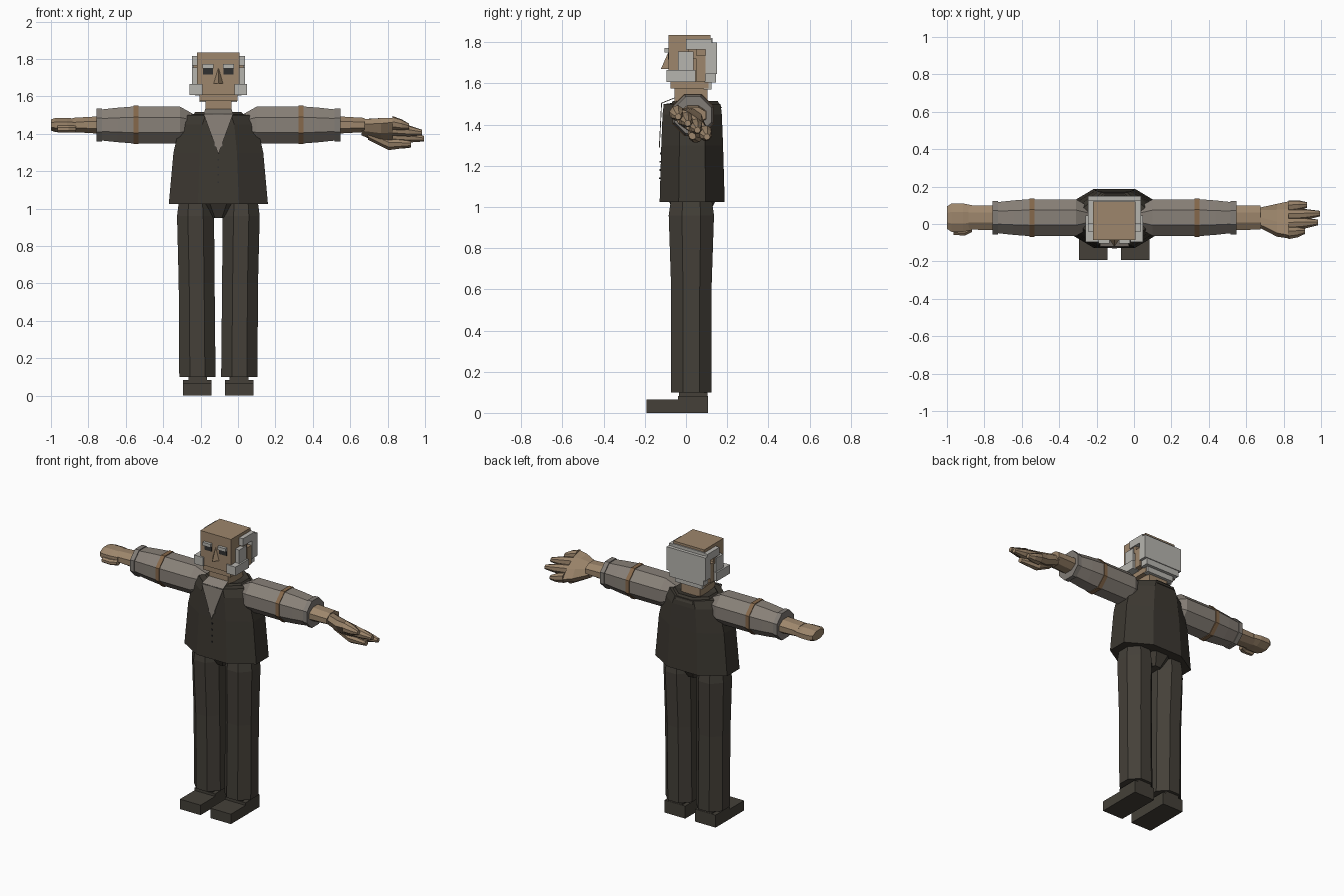
import bpy, bmesh, math
from mathutils import Vector

if "Cube" in bpy.data.objects:
    bpy.data.objects.remove(bpy.data.objects["Cube"])

MIDDLE = -.105   # mirror plane of the body
SIDES = (("left", 1), ("right", -1))


def material(name, red, green, blue):
    made = bpy.data.materials.new(name)
    made.use_nodes = True
    made.diffuse_color = (red, green, blue, 1)
    shader = made.node_tree.nodes["Principled BSDF"]
    shader.inputs["Base Color"].default_value = made.diffuse_color
    return made


skin = material("skin", .34, .24, .15)
hair_grey = material("hair grey", .47, .46, .43)
vest_brown = material("vest brown", .046, .04, .031)
trouser_brown = material("trouser brown", .058, .051, .04)
shirt_grey = material("shirt grey", .25, .22, .19)
cuff_grey = material("cuff grey", .22, .2, .18)
band_brown = material("band brown", .24, .14, .07)
eye_dark = material("eye dark", .03, .03, .03)


def finish(name, bm, paint):
    bmesh.ops.recalc_face_normals(bm, faces=bm.faces)
    mesh = bpy.data.meshes.new(name)
    bm.to_mesh(mesh)
    bm.free()
    mesh.materials.append(paint)
    made = bpy.data.objects.new(name, mesh)
    made.location.x = MIDDLE
    bpy.context.collection.objects.link(made)
    return made


def loft(name, rings, paint):
    """Skin a list of equal-length point rings and cap both ends."""
    bm = bmesh.new()
    loops = [[bm.verts.new(point) for point in ring] for ring in rings]
    for low, high in zip(loops, loops[1:]):
        for i in range(len(low)):
            bm.faces.new((low[i - 1], low[i], high[i], high[i - 1]))
    bm.faces.new(loops[0])
    bm.faces.new(loops[-1])
    return finish(name, bm, paint)


def octagon(center, u, v):
    """Octagon whose flat sides reach the half-axes u and v."""
    reach = 1 / math.cos(math.pi / 8)
    angles = [math.pi * (i + .5) / 4 for i in range(8)]
    return [Vector(center) + reach * (Vector(u) * math.cos(t) + Vector(v) * math.sin(t))
            for t in angles]


def level(x, y, z, wide, deep):
    return octagon((x, y, z), (wide, 0, 0), (0, deep, 0))


def upright(x, deep, tall, y=.034, z=1.447):
    return octagon((x, y, z), (0, deep, 0), (0, 0, tall))


def box(name, xs, ys, zs, paint):
    (left, right), (front, back) = xs, ys
    loft(name, [[(left, front, z), (right, front, z), (right, back, z), (left, back, z)]
                for z in zs], paint)


def centred(name, half, ys, zs, paint):
    box(name, (-half, half), ys, zs, paint)


def pair(name, xs, ys, zs, paint):
    for side, sign in SIDES:
        box(side + "_" + name, [sign * x for x in xs], ys, zs, paint)


def plate(name, points, paint):
    bm = bmesh.new()
    bm.faces.new([bm.verts.new(point) for point in points])
    thick = finish(name, bm, paint).modifiers.new("thickness", "SOLIDIFY")
    thick.thickness = .004


# Legs, ankles and shoes
pair("shoe_toe", (.036, .188), (-.193, -.04), (0, .066), trouser_brown)
pair("shoe_heel", (.036, .188), (-.04, .107), (0, .083), trouser_brown)
pair("ankle", (.06, .16), (-.035, .105), (.07, .12), trouser_brown)
for side, sign in SIDES:
    loft(side + "_trouser_leg",
         [level(sign * x, .026, z, wide, deep) for x, z, wide, deep in (
             (.112, .1, .097, .098), (.116, .6, .096, .098),
             (.122, .96, .099, .11), (.122, 1.03, .09, .1))], trouser_brown)
loft("pelvis", [level(0, .03, .95, .045, .07), level(0, .03, 1.04, .12, .12)], trouser_brown)

# Vest with a raised collar and a button row
loft("vest", [level(0, .03, z, wide, deep) for z, wide, deep in (
    (1.025, .265, .158), (1.3, .24, .15), (1.45, .205, .144),
    (1.5, .165, .138), (1.505, .1, .1))], vest_brown)
loft("vest_collar", [level(0, .045, z, wide, wide * .87) for z, wide in (
    (1.48, .15), (1.515, .125), (1.505, .08))], vest_brown)
for row in range(4):
    drop = row * .04
    centred("vest_button", .004, (-.127 - drop * .03, -.118),
            (1.256 - drop, 1.264 - drop), eye_dark)

# Shirt front and tie, laid along the sloping chest
def chest(x, z, lift=0):
    return (x, -.117 - lift - (1.5 - z) * .05, z)


shirt_top = [chest(-.078, 1.503), chest(.078, 1.503)]
plate("shirt_front", shirt_top + [chest(0, 1.29)], shirt_grey)
plate("shirt_neckline", shirt_top + [(.07, -.05, 1.53), (-.07, -.05, 1.53)], shirt_grey)
for name, paint, top, bottom, wide, narrow in (
        ("tie_knot", cuff_grey, 1.505, 1.47, .028, .02),
        ("tie", shirt_grey, 1.47, 1.33, .02, .024)):
    plate(name, [chest(x, z, .004) for x, z in (
        (-wide, top), (wide, top), (narrow, bottom), (-narrow, bottom))], paint)

# Sleeves, arm bands and cuffs
for side, sign in SIDES:
    for name, paint, stations in (
            ("upper_sleeve", shirt_grey, ((.12, .05), (.155, .07), (.205, .098), (.43, .098))),
            ("arm_band", band_brown, ((.428, .103), (.455, .103))),
            ("lower_sleeve", shirt_grey, ((.45, .099), (.54, .092), (.625, .083))),
            ("cuff", cuff_grey, ((.622, .089), (.652, .089)))):
        loft(side + "_" + name, [upright(sign * x, r, r) for x, r in stations], paint)
    loft(side + "_forearm", [upright(sign * .64, .066, .046), upright(sign * .78, .064, .038)], skin)

# Right closed hand
loft("right_hand", [upright(x, deep, deep / 2) for x, deep in (
    (-.76, .066), (-.81, .076), (-.87, .076), (-.895, .06))], skin)
loft("right_thumb", [upright(x, .022, .018, y, 1.425) for x, y in (
    (-.76, -.02), (-.8, -.04), (-.86, -.036))], skin)

# Left open hand, tilted with its back edge low
TILT = math.radians(35)
ACROSS = Vector((0, math.cos(TILT), -math.sin(TILT)))
THICK = Vector((0, math.sin(TILT), math.cos(TILT)))
KNUCKLES = Vector((.93, .022, 1.41))


def hand_part(name, stations):
    loft(name, [octagon(center, ACROSS * wide, THICK * thick)
                for center, wide, thick in stations], skin)


hand_part("left_palm", [((.765, .035, 1.435), .05, .038),
                        ((.87, .02, 1.415), .095, .042), (KNUCKLES, .11, .036)])
for place, length in zip((-1.5, -.5, .5, 1.5), (.09, .16, .17, .1)):
    base = KNUCKLES + ACROSS * place * .057
    reach = Vector((length, .01, -.02))
    hand_part("left_finger", [(base, .03, .035), (base + reach * .55, .027, .028),
                              (base + reach, .014, .014)])
hand_part("left_thumb", [((.8, .04, 1.4), .03, .03),
                         ((.91, .045, 1.345), .034, .03), ((1.03, .03, 1.345), .018, .015)])

# Neck, head, ears and nose wedge
centred("neck", .07, (-.055, .105), (1.48, 1.59), skin)
centred("jaw", .102, (-.075, .11), (1.575, 1.62), skin)
centred("head", .113, (-.085, .12), (1.61, 1.835), skin)
pair("ear", (.11, .138), (.05, .095), (1.61, 1.735), skin)
pair("ear_top", (.11, .134), (.012, .052), (1.72, 1.77), skin)
loft("nose", [[(-wide, -.08, z), (wide, -.08, z), (0, tip, z)]
              for wide, tip, z in ((.028, -.122, 1.67), (.004, -.087, 1.75))], skin)

# Eyes and eyebrows
pair("eye", (.028, .082), (-.088, -.08), (1.717, 1.752), eye_dark)
pair("eyebrow", (.026, .084), (-.104, -.08), (1.75, 1.772), hair_grey)

# Hair around the sides and back, with whiskers
centred("back_hair", .135, (.115, .15), (1.645, 1.8), hair_grey)
centred("back_hair_top", .113, (.11, .128), (1.79, 1.82), hair_grey)
centred("lower_back_hair", .125, (.09, .145), (1.605, 1.65), hair_grey)
centred("nape_hair", .1, (.085, .125), (1.57, 1.61), hair_grey)
for name, ys, zs in (("upper_side_hair", (0, .125), (1.765, 1.815)),
                     ("rear_side_hair", (.094, .15), (1.645, 1.8)),
                     ("temple_hair", (-.04, .036), (1.66, 1.755))):
    pair(name, (.11, .142), ys, zs, hair_grey)
pair("whiskers", (.085, .153), (-.095, .046), (1.607, 1.665), hair_grey)
